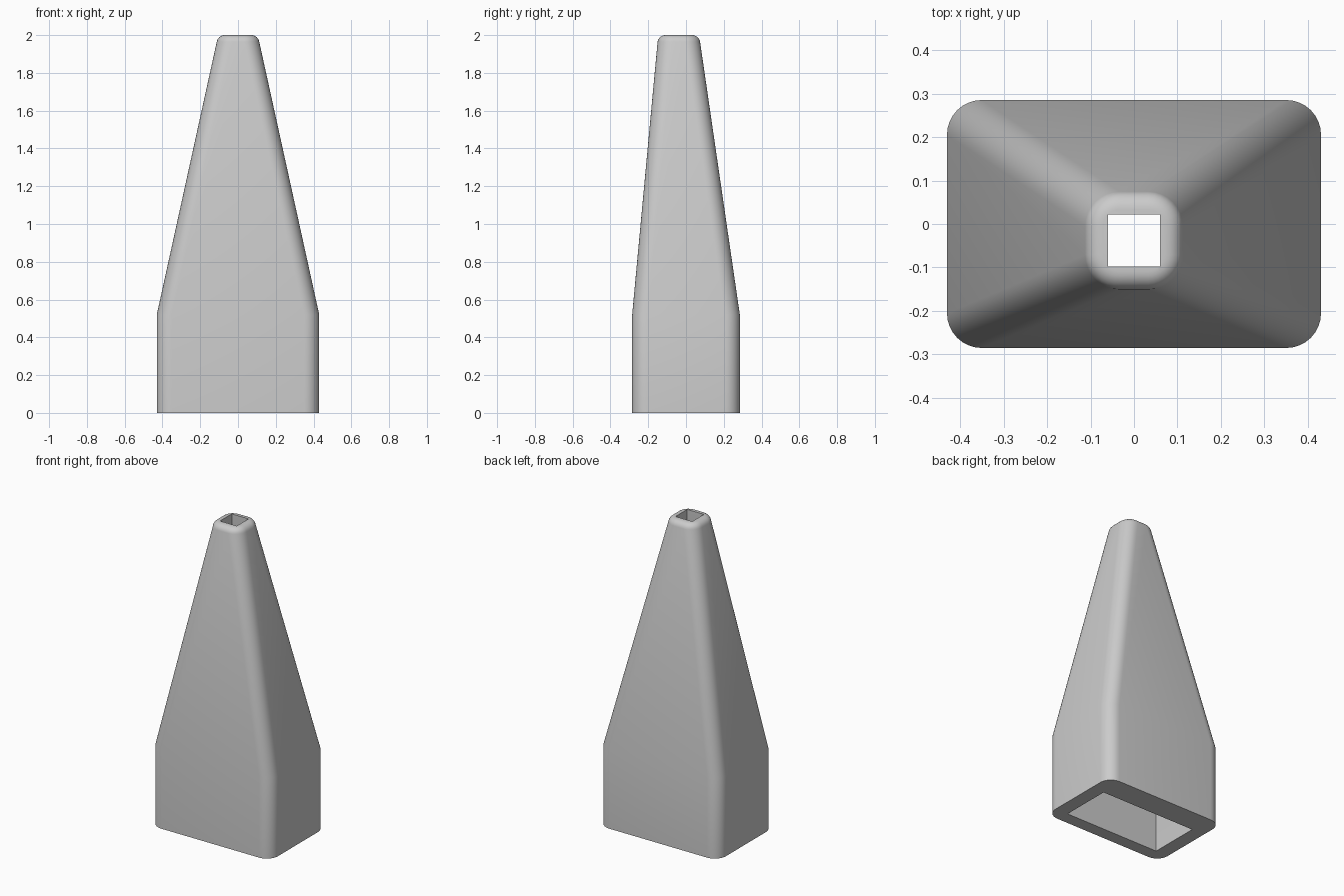
import bpy, bmesh, math

if "Cube" in bpy.data.objects:
    bpy.data.objects.remove(bpy.data.objects["Cube"])

TIP_Y = -0.038      # the tip and the bore sit forward of centre
CORNER_STEPS = 8


def rounded_rect(bm, hx, hy, cy, z, r):
    """Loop of vertices around a rectangle; r = 0 gives four sharp corners."""
    loop = []
    steps = CORNER_STEPS if r else 0
    for i, (sx, sy) in enumerate([(1, 1), (-1, 1), (-1, -1), (1, -1)]):
        for k in range(steps + 1):
            a = math.pi / 2 * (i + k / max(steps, 1))
            loop.append(bm.verts.new((sx * (hx - r) + r * math.cos(a),
                                      cy + sy * (hy - r) + r * math.sin(a), z)))
    return loop


def skin(bm, loops):
    """Join consecutive loops with quads."""
    for a, b in zip(loops, loops[1:]):
        for i in range(len(a)):
            j = (i + 1) % len(a)
            bm.faces.new((a[i], a[j], b[j], b[i]))


def cap_ring(bm, outer, inner):
    """Fill the flat rim between two loops."""
    edges = [bm.edges.get((l[i - 1], l[i])) for l in (outer, inner) for i in range(len(l))]
    bmesh.ops.triangle_fill(bm, edges=edges, use_beauty=True, use_dissolve=False)


bm = bmesh.new()

# Outer shell: straight base, long taper, rounded lip
shell = [rounded_rect(bm, 0.43, 0.285, 0, 0, 0.08),
         rounded_rect(bm, 0.43, 0.285, 0, 0.52, 0.08)]
lip = 0.042
for k in range(7):
    a = math.radians(10 + 80 * k / 6)
    inset = lip * (1 - math.cos(a))
    shell.append(rounded_rect(bm, 0.113 - inset, 0.113 - inset, TIP_Y,
                              2 - lip * (1 - math.sin(a)), 0.08 - inset))
skin(bm, shell)

# Bore: rectangular socket narrowing to a square outlet
bore = [rounded_rect(bm, hx, hy, TIP_Y, z, 0) for hx, hy, z in
        [(0.34, 0.165, 0), (0.34, 0.165, 0.52), (0.06, 0.06, 1.85), (0.06, 0.06, 2)]]
skin(bm, bore)

# Flat rims at both ends
cap_ring(bm, shell[0], bore[0])
cap_ring(bm, shell[-1], bore[-1])
bmesh.ops.recalc_face_normals(bm, faces=bm.faces)

mesh = bpy.data.meshes.new("nozzle")
bm.to_mesh(mesh)
bm.free()
nozzle = bpy.data.objects.new("nozzle", mesh)
bpy.context.collection.objects.link(nozzle)

# Plain grey material
grey = bpy.data.materials.new("plain grey")
grey.use_nodes = True
colour = (0.6, 0.6, 0.6, 1)
grey.diffuse_color = colour
grey.node_tree.nodes["Principled BSDF"].inputs["Base Color"].default_value = colour
mesh.materials.append(grey)

bpy.ops.object.select_all(action='DESELECT')
nozzle.select_set(True)
bpy.context.view_layer.objects.active = nozzle
bpy.ops.object.shade_smooth_by_angle(angle=math.radians(30))
